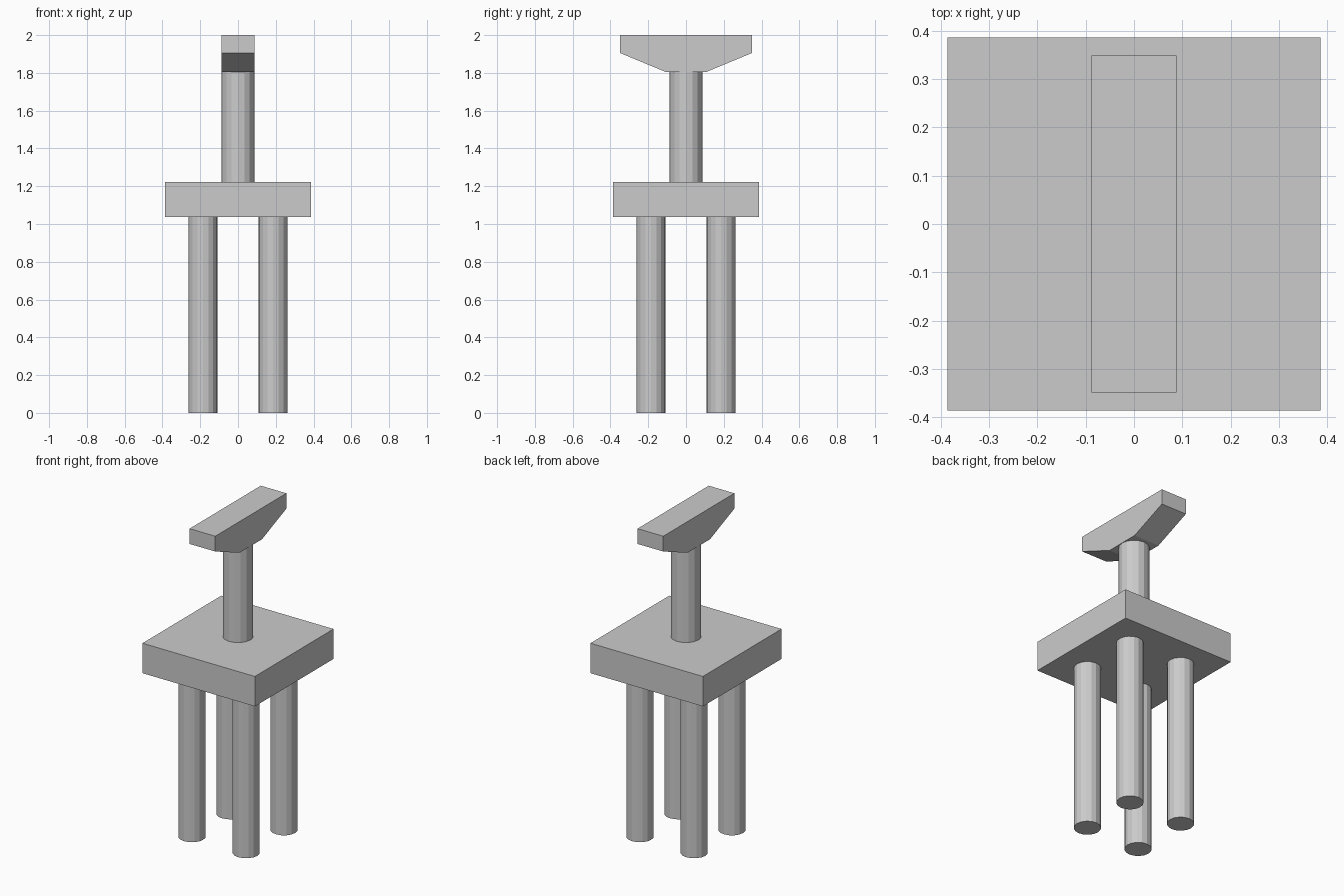
import bpy
import bmesh
from mathutils import Matrix

cube = bpy.data.objects.get("Cube")
if cube:
    bpy.data.objects.remove(cube, do_unlink=True)

grey = bpy.data.materials.new("plain grey")
grey.use_nodes = True
grey.diffuse_color = (0.6, 0.6, 0.6, 1)
grey.node_tree.nodes["Principled BSDF"].inputs["Base Color"].default_value = (0.6, 0.6, 0.6, 1)


def add_part(name, bm):
    bmesh.ops.recalc_face_normals(bm, faces=bm.faces[:])
    mesh = bpy.data.meshes.new(name)
    bm.to_mesh(mesh)
    bm.free()
    mesh.materials.append(grey)
    obj = bpy.data.objects.new(name, mesh)
    bpy.context.collection.objects.link(obj)
    return obj


def add_post(name, x, y, radius, bottom, top):
    """Upright sixteen-sided flat-faced post."""
    bm = bmesh.new()
    bmesh.ops.create_cone(
        bm, cap_ends=True, segments=16, radius1=radius, radius2=radius,
        depth=top - bottom, matrix=Matrix.Translation((x, y, (bottom + top) / 2)))
    return add_part(name, bm)


def add_profile(name, half_width, points):
    """Extrude a (y, z) outline across x."""
    bm = bmesh.new()
    face = bm.faces.new([bm.verts.new((-half_width, y, z)) for y, z in points])
    result = bmesh.ops.extrude_face_region(bm, geom=[face])
    moved = [v for v in result["geom"] if isinstance(v, bmesh.types.BMVert)]
    bmesh.ops.translate(bm, verts=moved, vec=(2 * half_width, 0, 0))
    return add_part(name, bm)


SLAB_BOTTOM, SLAB_TOP = 1.037, 1.223
SLAB_HALF = 0.386
LEG_OFFSET = 0.186

# Four legs
for side, sx in (("left", 1), ("right", -1)):
    for end, sy in (("front", -1), ("back", 1)):
        add_post(f"{end}_{side}_leg", sx * LEG_OFFSET, sy * LEG_OFFSET, 0.077, 0, SLAB_BOTTOM)

# Square slab
add_profile("slab", SLAB_HALF, [(-SLAB_HALF, SLAB_BOTTOM), (SLAB_HALF, SLAB_BOTTOM),
                                (SLAB_HALF, SLAB_TOP), (-SLAB_HALF, SLAB_TOP)])

# Column, running up into the cap
add_post("column", 0, 0, 0.087, SLAB_TOP, 1.9)

# Cap beam with tapered underside
half_outline = [(0.11, 1.806), (0.349, 1.905), (0.349, 2.0)]
add_profile("cap_beam", 0.088, half_outline + [(-y, z) for y, z in reversed(half_outline)])
